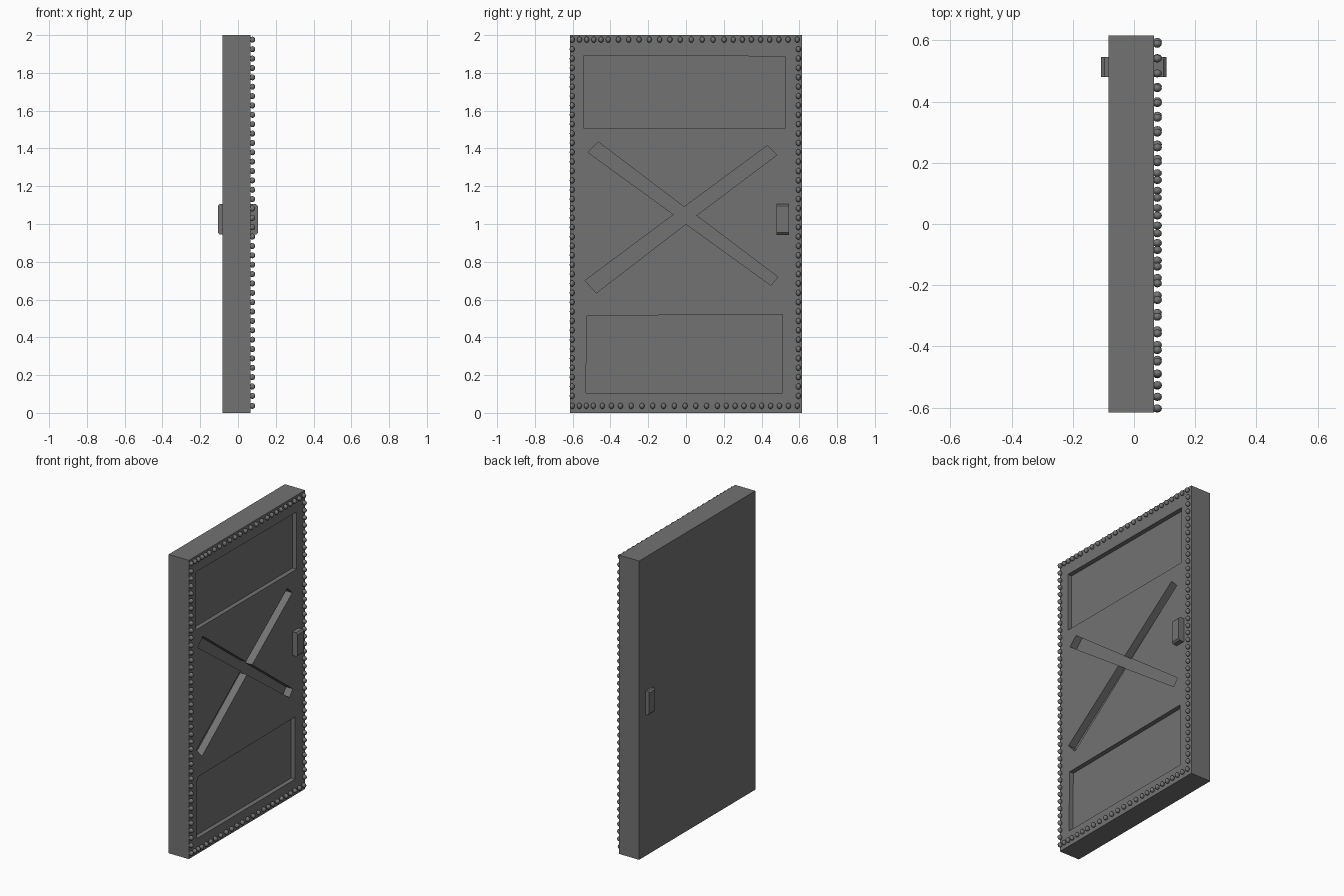
import bpy
import bmesh
from mathutils import Matrix, Vector

if "Cube" in bpy.data.objects:
    bpy.data.objects.remove(bpy.data.objects["Cube"], do_unlink=True)

# Single dark metal colour
COLOUR = (0.17, 0.17, 0.17, 1)
metal = bpy.data.materials.new("dark_grey_metal")
metal.use_nodes = True
metal.diffuse_color = COLOUR
metal.node_tree.nodes["Principled BSDF"].inputs["Base Color"].default_value = COLOUR

BACK, FACE = -0.083, 0.066      # slab faces along x
HALF, HEIGHT = 0.615, 2.0


def make_object(name, bm):
    bmesh.ops.recalc_face_normals(bm, faces=bm.faces)
    mesh = bpy.data.meshes.new(name)
    bm.to_mesh(mesh)
    bm.free()
    mesh.materials.append(metal)
    obj = bpy.data.objects.new(name, mesh)
    bpy.context.collection.objects.link(obj)
    return obj


def prism(name, points, offset):
    """Extrude a closed outline along an offset vector."""
    bm = bmesh.new()
    face = bm.faces.new([bm.verts.new(p) for p in points])
    geom = bmesh.ops.extrude_face_region(bm, geom=[face])["geom"]
    verts = [g for g in geom if isinstance(g, bmesh.types.BMVert)]
    bmesh.ops.translate(bm, verts=verts, vec=Vector(offset))
    # The extrude may leave the source cap behind or drop it; close any hole
    bmesh.ops.holes_fill(bm, edges=[e for e in bm.edges if e.is_boundary])
    return make_object(name, bm)


def carve(target, name, outline, depth):
    """Sink a (y, z) outline into the decorated face."""
    cutter = prism(name, [(FACE - depth, y, z) for y, z in outline], (depth + 0.1, 0, 0))
    cutter.hide_render = True
    mod = target.modifiers.new(name, "BOOLEAN")
    mod.operation = "DIFFERENCE"
    mod.solver = "EXACT"
    mod.object = cutter
    return cutter


# Door slab
door = prism("door_slab", [(BACK, -HALF, 0), (BACK, HALF, 0),
                           (BACK, HALF, HEIGHT), (BACK, -HALF, HEIGHT)],
             (FACE - BACK, 0, 0))

# Sunken panels and crossed groove
upper = [(-0.54, 1.505), (0.525, 1.505), (0.525, 1.887), (-0.54, 1.893)]
lower = [(-0.53, 0.105), (0.51, 0.105), (0.51, 0.522), (-0.525, 0.514)]
cross = [(-0.52, 1.38), (-0.465, 1.435), (-0.01, 1.09), (0.43, 1.415),
         (0.48, 1.365), (0.055, 1.045), (0.485, 0.72), (0.45, 0.675),
         (0.0, 1.0), (-0.475, 0.635), (-0.535, 0.70), (-0.065, 1.05)]
cutters = [carve(door, "upper_panel_cutter", upper, 0.03),
           carve(door, "lower_panel_cutter", lower, 0.03),
           carve(door, "cross_groove_cutter", cross, 0.05)]

# Bake the recesses and drop the helpers
bpy.context.view_layer.update()
graph = bpy.context.evaluated_depsgraph_get()
carved = bpy.data.meshes.new_from_object(door.evaluated_get(graph))
door.modifiers.clear()
door.data = carved
for cutter in cutters:
    bpy.data.objects.remove(cutter, do_unlink=True)


# Handles on both faces, with chamfered outer ends
def handle(name, root, tip):
    low, high, cut = 0.945, 1.105, 0.01
    inner = tip - cut if tip > root else tip + cut
    profile = [(root, low), (inner, low), (tip, low + cut),
               (tip, high - cut), (inner, high), (root, high)]
    prism(name, [(x, 0.48, z) for x, z in profile], (0, 0.065, 0))


handle("front_handle", FACE, 0.106)
handle("back_handle", BACK, -0.107)


# Border studs
def spaced(start, runs):
    """Positions from a start, in runs of (count, step)."""
    out = [start]
    for count, step in runs:
        for _ in range(count):
            out.append(out[-1] + step)
    return out


top_row = spaced(-0.602, [(5, 0.038), (7, 0.0545), (4, 0.058), (8, 0.0484)])
bottom_row = spaced(-0.602, [(3, 0.037), (3, 0.048), (9, 0.057), (9, 0.047)])
column = spaced(0.09, [(37, 0.0496)])
spots = [(y, 1.976) for y in top_row] + [(y, 0.037) for y in bottom_row]
spots += [(y, z) for y in (-0.603, 0.595) for z in column]

bm = bmesh.new()
for y, z in spots:
    place = Matrix.Translation((0.076, y, z)) @ Matrix.Diagonal((0.015, 0.013, 0.016, 1))
    bmesh.ops.create_uvsphere(bm, u_segments=12, v_segments=8, radius=1, matrix=place)
for face in bm.faces:
    face.smooth = True
make_object("border_studs", bm)
